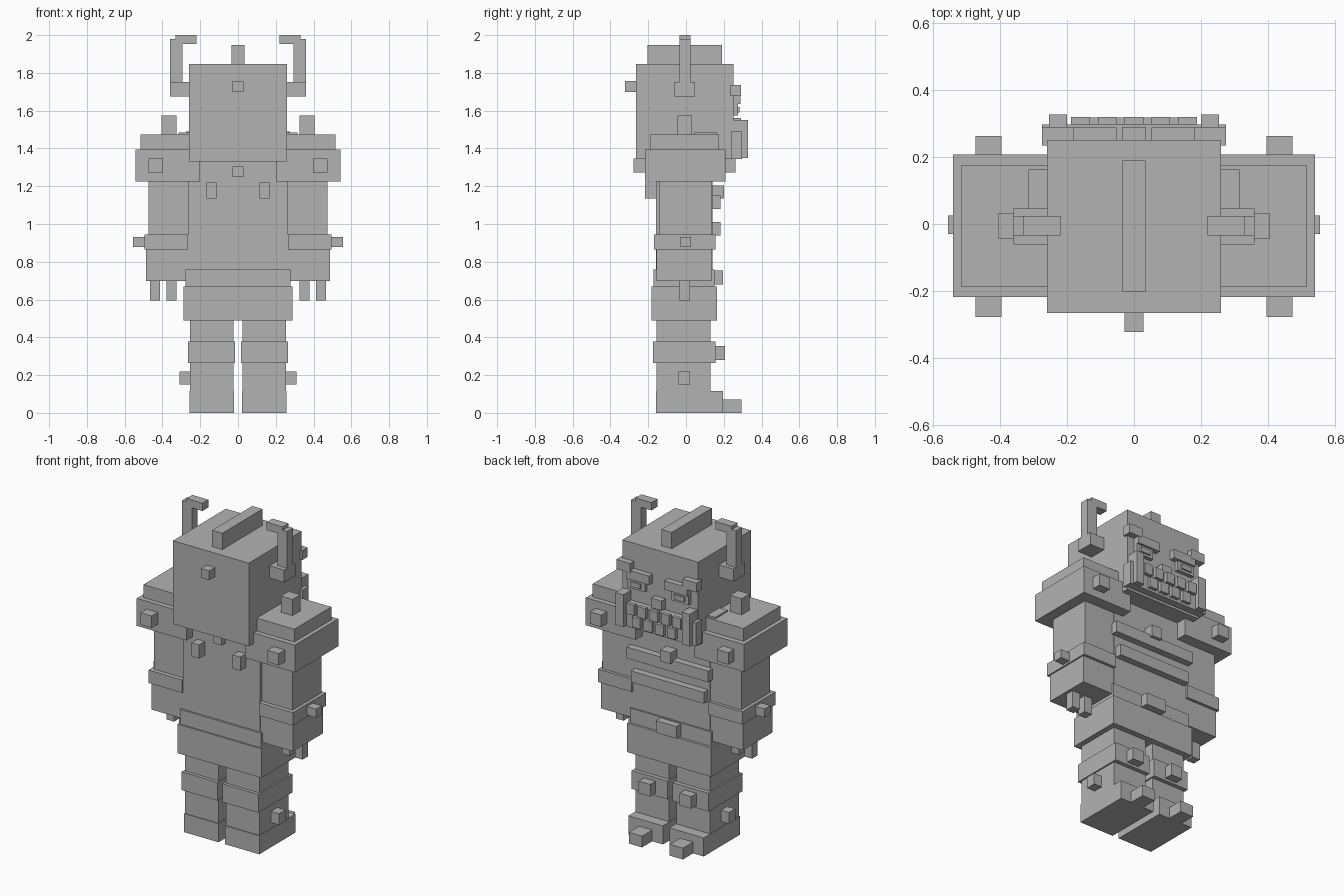
import bpy
import bmesh

grey = bpy.data.materials.new("plain grey")
grey.diffuse_color = (0.45, 0.45, 0.45, 1)


def box(name, x, y, z, mirror=False):
    """Box from (min, max) ranges; mirror adds a copy on the other side of x = 0."""
    bm = bmesh.new()
    for s in ((1, -1) if mirror else (1,)):
        verts = bmesh.ops.create_cube(bm, size=1)["verts"]
        for v in verts:
            v.co = (s * (x[0] if v.co.x < 0 else x[1]),
                    y[0] if v.co.y < 0 else y[1],
                    z[0] if v.co.z < 0 else z[1])
    bmesh.ops.recalc_face_normals(bm, faces=bm.faces)
    mesh = bpy.data.meshes.new(name)
    bm.to_mesh(mesh)
    bm.free()
    mesh.materials.append(grey)
    ob = bpy.data.objects.new(name, mesh)
    bpy.context.collection.objects.link(ob)
    return ob


def pair(name, x, y, z):
    return box(name, x, y, z, True)


# Legs and feet
pair("leg", (0.025, 0.255), (-0.155, 0.13), (0.115, 0.49))
pair("foot", (0.022, 0.258), (-0.16, 0.195), (0, 0.115))
pair("toe", (0.095, 0.185), (0.195, 0.295), (0, 0.07))
pair("knee_band", (0.017, 0.264), (-0.175, 0.155), (0.265, 0.378))
pair("knee_stud", (0.1, 0.18), (0.155, 0.207), (0.28, 0.355))
pair("ankle_stud", (0.255, 0.31), (-0.04, 0.022), (0.15, 0.22))

# Skirt, belt and torso
box("skirt", (-0.288, 0.288), (-0.182, 0.165), (0.49, 0.67))
box("belt", (-0.278, 0.278), (-0.172, 0.15), (0.67, 0.76))
box("buckle", (-0.07, 0.07), (0.15, 0.195), (0.68, 0.755))
box("torso", (-0.264, 0.264), (-0.16, 0.14), (0.76, 1.4))
box("upper_chest_band", (-0.28, 0.28), (0.14, 0.182), (1.08, 1.15))
box("lower_chest_band", (-0.25, 0.25), (0.14, 0.182), (0.94, 1.01))
box("chest_stud", (-0.036, 0.036), (0.14, 0.202), (1.135, 1.205))
box("spine_stud", (-0.028, 0.028), (-0.2, -0.16), (1.248, 1.305))
pair("shoulder_blade_stud", (0.115, 0.168), (-0.217, -0.16), (1.135, 1.22))

# Arms, hands and shoulder armour
pair("arm", (0.264, 0.475), (-0.143, 0.137), (0.945, 1.225))
pair("wrist_band", (0.264, 0.495), (-0.17, 0.155), (0.865, 0.945))
pair("wrist_stud", (0.495, 0.557), (-0.03, 0.026), (0.877, 0.93))
pair("hand", (0.264, 0.486), (-0.155, 0.137), (0.697, 0.865))
pair("outer_finger", (0.414, 0.467), (-0.035, 0.02), (0.595, 0.697))
pair("inner_finger", (0.325, 0.379), (-0.035, 0.02), (0.595, 0.697))
pair("pauldron", (0.2, 0.542), (-0.218, 0.208), (1.225, 1.395))
pair("pauldron_cap", (0.2, 0.517), (-0.187, 0.175), (1.395, 1.475))
pair("pauldron_plate", (0.2, 0.315), (0.045, 0.163), (1.46, 1.485))
pair("shoulder_spike", (0.325, 0.405), (-0.045, 0.033), (1.475, 1.575))
for name, y in (("rear", (-0.278, -0.218)), ("face_side", (0.208, 0.263))):
    pair("pauldron_stud_" + name, (0.397, 0.474), y, (1.273, 1.347))

# Head, crest and horns
box("head", (-0.26, 0.26), (-0.266, 0.252), (1.33, 1.846))
box("crest", (-0.035, 0.035), (-0.204, 0.19), (1.846, 1.947))
box("head_rear_stud", (-0.028, 0.028), (-0.323, -0.266), (1.7, 1.757))
pair("horn_base", (0.26, 0.36), (-0.062, 0.047), (1.675, 1.752))
pair("horn_stem", (0.293, 0.36), (-0.034, 0.024), (1.752, 1.98))
pair("horn_tip", (0.22, 0.33), (-0.034, 0.024), (1.952, 2.0))

# Face
pair("outer_brow", (0.18, 0.275), (0.235, 0.29), (1.677, 1.735))
pair("inner_brow", (0.052, 0.21), (0.252, 0.288), (1.635, 1.69))
pair("eye", (0.09, 0.21), (0.252, 0.275), (1.575, 1.635))
pair("pupil", (0.115, 0.185), (0.275, 0.284), (1.59, 1.62))
box("nose", (-0.036, 0.036), (0.252, 0.29), (1.5, 1.56))
box("jaw", (-0.275, 0.275), (0.238, 0.297), (1.345, 1.49))
pair("tusk", (0.2, 0.254), (0.252, 0.327), (1.35, 1.55))
for i in range(5):
    c = (i - 2) * 0.08
    box("upper_tooth", (c - 0.028, c + 0.028), (0.297, 0.32), (1.435, 1.5))
for i in range(4):
    c = (i - 1.5) * 0.08
    box("lower_tooth", (c - 0.028, c + 0.028), (0.297, 0.318), (1.36, 1.425))
